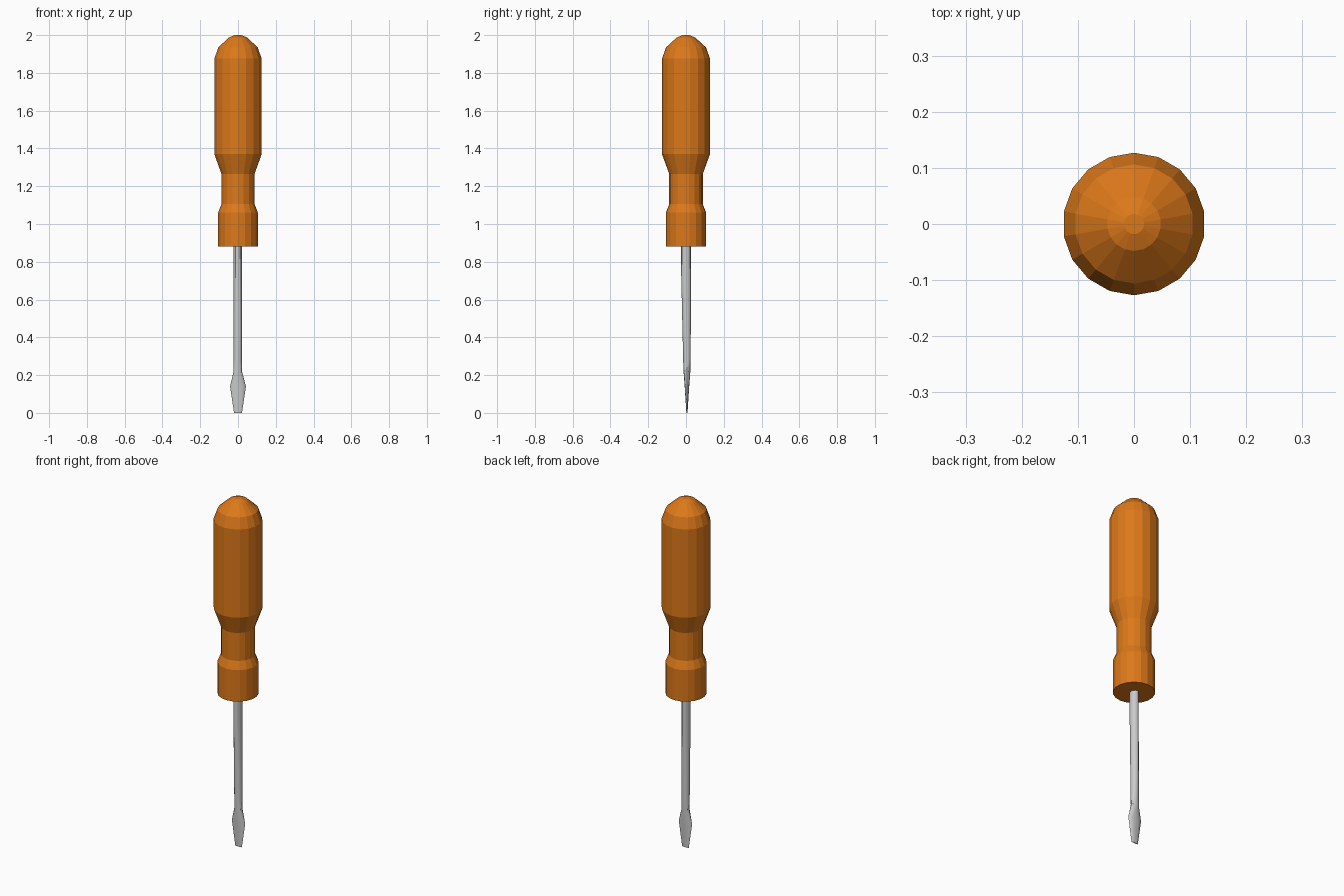
import bpy, bmesh
from math import sin, cos, pi

if "Cube" in bpy.data.objects:
    bpy.data.objects.remove(bpy.data.objects["Cube"])


def loft(name, rings, sides, color=None):
    """Skin elliptical rings (z, half_x, half_y, centre_x, centre_y), capped at both ends."""
    bm = bmesh.new()
    loops = []
    for z, hx, hy, cx, cy in rings:
        loops.append([bm.verts.new((cx + hx * cos(pi / 2 + 2 * pi * i / sides),
                                    cy + hy * sin(pi / 2 + 2 * pi * i / sides), z))
                      for i in range(sides)])
    for a, b in zip(loops, loops[1:]):
        for i in range(sides):
            j = (i + 1) % sides
            bm.faces.new((a[i], a[j], b[j], b[i]))
    bm.faces.new(loops[0][::-1])
    bm.faces.new(loops[-1])
    bmesh.ops.recalc_face_normals(bm, faces=bm.faces)
    mesh = bpy.data.meshes.new(name)
    bm.to_mesh(mesh)
    bm.free()
    obj = bpy.data.objects.new(name, mesh)
    bpy.context.collection.objects.link(obj)
    if color:
        mat = bpy.data.materials.new(name + "_colour")
        mat.diffuse_color = color
        mat.use_nodes = True
        mat.node_tree.nodes["Principled BSDF"].inputs["Base Color"].default_value = mat.diffuse_color
        mesh.materials.append(mat)
    return obj


# Handle: 18-sided turned grip with collar, waist and rounded end
profile = [(0.107, 0.88), (0.107, 1.06), (0.089, 1.105), (0.089, 1.265),
           (0.127, 1.37), (0.127, 1.875), (0.106, 1.935), (0.048, 1.988), (0.018, 2.0)]
loft("handle", [(z, r, r, 0, 0) for r, z in profile], 18, (0.72, 0.19, 0.01, 1))

# Blade: round steel shaft, flared and flattened to a thin driving edge
blade = loft("blade", [
    (0.0, 0.021, 0.003, 0, 0.005),
    (0.14, 0.042, 0.012, 0, 0.005),
    (0.22, 0.022, 0.018, -0.001, 0.005),
    (0.28, 0.022, 0.020, -0.001, 0.005),
    (0.74, 0.022, 0.0255, -0.001, 0.0),
    (0.90, 0.022, 0.026, -0.001, 0.0)], 12)
bpy.context.view_layer.objects.active = blade
blade.select_set(True)
bpy.ops.object.shade_smooth_by_angle()
